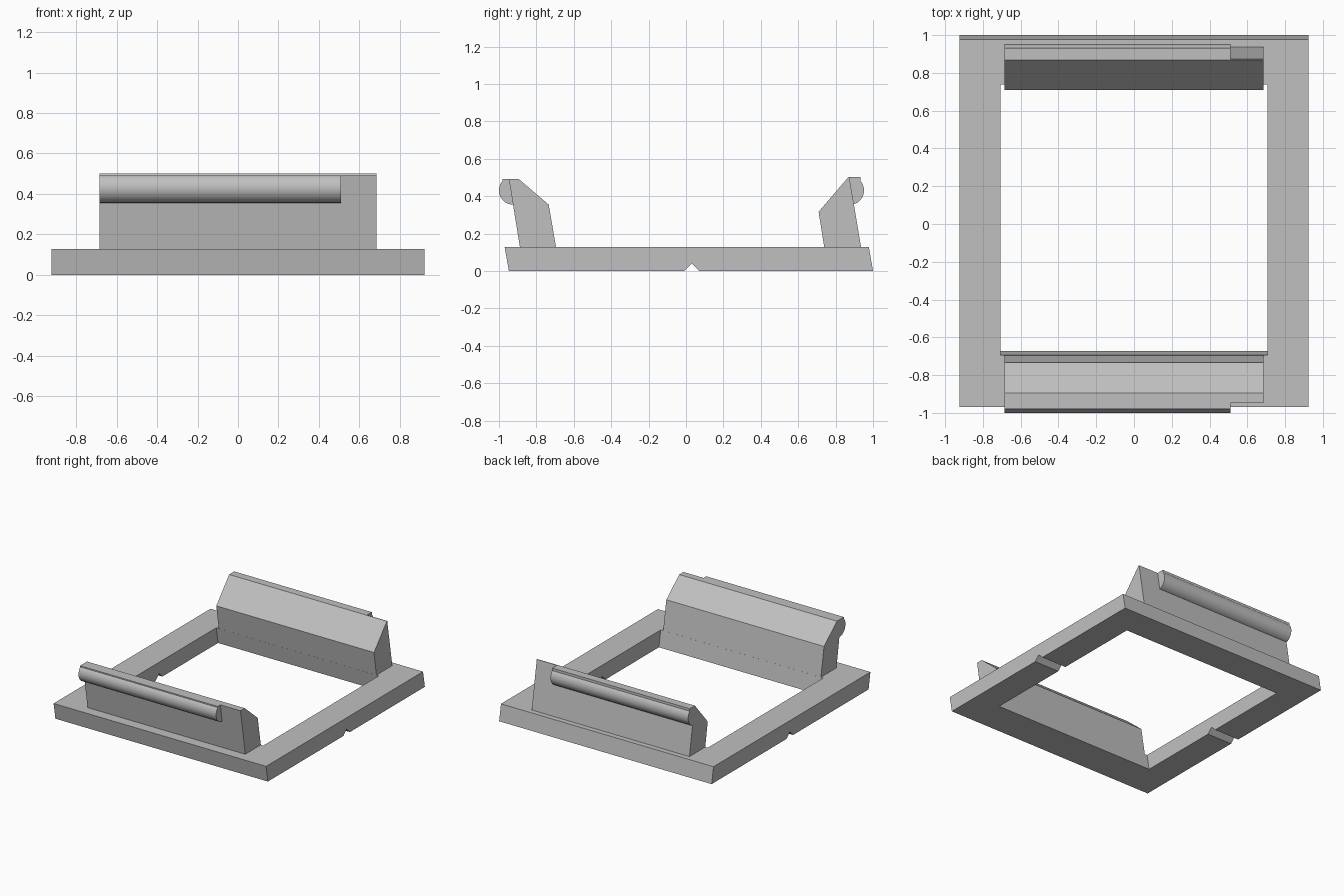
import bpy, bmesh
from math import sin, cos, radians

cube = bpy.data.objects.get("Cube")
if cube:
    bpy.data.objects.remove(cube, do_unlink=True)

TOP = 0.128          # height of the base frame
LEAN = 0.176         # everything leans towards the front
WALL_X = 0.685       # half width of the clip walls
LIP_END = 0.51       # the rounded lips stop short on the left

grey = bpy.data.materials.new("light_grey")
grey.use_nodes = True
colour = (0.53, 0.53, 0.53, 1)
grey.diffuse_color = colour
grey.node_tree.nodes["Principled BSDF"].inputs["Base Color"].default_value = colour


def extrude_x(name, profile, x0, x1):
    """Closed (y, z) profile extruded from x0 to x1."""
    bm = bmesh.new()
    face = bm.faces.new([bm.verts.new((x0, y, z)) for y, z in profile])
    result = bmesh.ops.extrude_face_region(bm, geom=[face])
    verts = [g for g in result["geom"] if isinstance(g, bmesh.types.BMVert)]
    bmesh.ops.translate(bm, verts=verts, vec=(x1 - x0, 0, 0))
    bmesh.ops.recalc_face_normals(bm, faces=bm.faces)
    mesh = bpy.data.meshes.new(name)
    bm.to_mesh(mesh)
    bm.free()
    mesh.materials.append(grey)
    obj = bpy.data.objects.new(name, mesh)
    bpy.context.collection.objects.link(obj)
    return obj


def activate(obj):
    bpy.ops.object.select_all(action='DESELECT')
    obj.select_set(True)
    bpy.context.view_layer.objects.active = obj


def leaning(y0, y1, z0, z1):
    """Parallelogram between two leaning planes given at ground level."""
    return [(y0 - LEAN * z0, z0), (y1 - LEAN * z0, z0),
            (y1 - LEAN * z1, z1), (y0 - LEAN * z1, z1)]


# Base frame with a V groove across the underside
outline = leaning(-0.947, 1.0, 0, TOP)
outline[1:1] = [(-0.01, 0), (0.03, 0.04), (0.07, 0)]
frame = extrude_x("base_frame", outline, -0.923, 0.923)

# Central opening
cutter = extrude_x("opening_cutter", leaning(-0.672, 0.761, -0.1, 0.3), -0.706, 0.706)
cutter.hide_render = True
cut = frame.modifiers.new("opening", 'BOOLEAN')
cut.operation = 'DIFFERENCE'
cut.solver = 'EXACT'
cut.object = cutter
activate(frame)
bpy.ops.object.modifier_apply(modifier=cut.name)
bpy.data.objects.remove(cutter, do_unlink=True)

# Clip walls, chamfered on the inner side
extrude_x("front_wall", [(-0.888, TOP), (-0.695, TOP), (-0.734, 0.355),
                         (-0.894, 0.492), (-0.947, 0.492)], -WALL_X, WALL_X)
extrude_x("back_wall", [(0.936, TOP), (0.739, TOP), (0.709, 0.317),
                        (0.868, 0.502), (0.873, 0.502)], -WALL_X, WALL_X)


# Rounded snap lips along the outer faces
def lip(name, side, centre, top, wall_top, wall_foot):
    radius = 0.077
    arc = [(centre + side * radius * cos(a), 0.431 + radius * sin(a))
           for a in (radians(42 - 9.5 * i) for i in range(13))]
    profile = [(wall_top, top), (centre + side * 0.057, top)] + arc + [wall_foot]
    activate(extrude_x(name, profile, -WALL_X, LIP_END))
    bpy.ops.object.shade_smooth_by_angle(angle=radians(25))


lip("front_lip", -1, -0.923, 0.492, -0.946, (-0.922, 0.355))
lip("back_lip", 1, 0.875, 0.502, 0.872, (0.895, 0.357))
